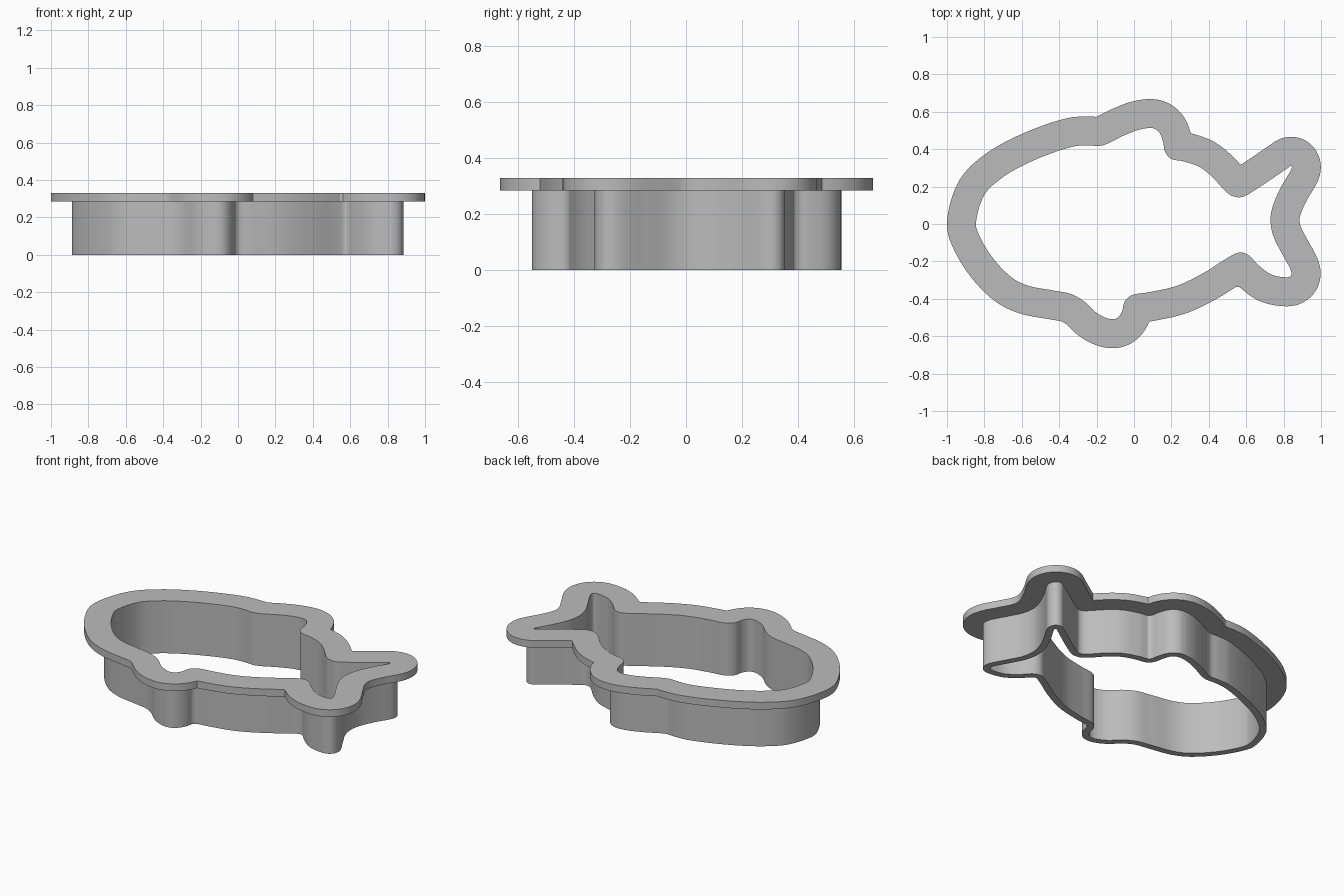
import bpy
import bmesh
from mathutils import Vector
from mathutils.geometry import interpolate_bezier

if "Cube" in bpy.data.objects:
    bpy.data.objects.remove(bpy.data.objects["Cube"], do_unlink=True)

WALL, RIM = 0.041, 0.155            # offsets outward from the inner outline
RIM_BOTTOM, TOP = 0.285, 0.33

# Inner fish outline, clockwise from the nose
OUTLINE = [
    # back
    (-.845, .01), (-.80, .155), (-.715, .24), (-.60, .31), (-.45, .375),
    (-.32, .415), (-.25, .42), (-.17, .42),
    # upper fin
    (-.05, .475), (.03, .505), (.10, .512), (.135, .49), (.155, .44),
    (.165, .39), (.195, .35), (.265, .335), (.35, .305), (.42, .25),
    # tail
    (.485, .18), (.525, .15), (.58, .145), (.66, .19), (.75, .25),
    (.83, .305), (.842, .31), (.84, .29), (.79, .205), (.745, .105),
    (.73, .025), (.745, -.065), (.795, -.165), (.838, -.245), (.84, -.275),
    (.815, -.285), (.735, -.27), (.665, -.22), (.61, -.165), (.565, -.152),
    # belly and lower fin
    (.51, -.175), (.375, -.26), (.23, -.33), (.08, -.365), (-.01, -.38),
    (-.05, -.415), (-.065, -.47), (-.095, -.505), (-.14, -.505), (-.20, -.475),
    (-.265, -.415), (-.335, -.375), (-.435, -.355), (-.565, -.33),
    (-.655, -.285), (-.76, -.175), (-.83, -.055),
]


def smooth_outline(points, steps=8):
    """Closed smooth curve through the points."""
    pts = [Vector(p) for p in points]
    n = len(pts)
    tangents = [(pts[(i + 1) % n] - pts[i - 1]).normalized() for i in range(n)]
    result = []
    for i in range(n):
        j = (i + 1) % n
        reach = (pts[j] - pts[i]).length / 3
        curve = interpolate_bezier(pts[i], pts[i] + tangents[i] * reach,
                                   pts[j] - tangents[j] * reach, pts[j], steps + 1)
        result += [Vector(p[:2]) for p in curve[:-1]]
    return result


def offset_outline(pts, dist):
    """Outward offset: round at outer corners, trimmed at inner ones."""
    n = len(pts)
    normals = []
    for i in range(n):
        d = (pts[(i + 1) % n] - pts[i]).normalized()
        normals.append(Vector((-d.y, d.x)))
    result = []
    for i in range(n):
        a, b = normals[i - 1], normals[i]
        turn = a.angle(b)
        if a.cross(b) < 0 and turn > 0.1:
            count = int(turn / 0.1) + 1
            fan = [a.slerp(b, k / count) for k in range(count + 1)]
        else:
            fan = [(a + b).normalized()]
        for direction in fan:
            p = pts[i] + direction * dist
            if min((p - q).length_squared for q in pts) < (dist - 1e-5) ** 2:
                continue
            if not result or (p - result[-1]).length > 0.004:
                result.append(p)
    if (result[0] - result[-1]).length < 0.004:
        result.pop()
    return result


def add_loop(bm, pts, z):
    verts = [bm.verts.new((p.x, p.y, z)) for p in pts]
    edges = [bm.edges.new((verts[i - 1], verts[i])) for i in range(len(verts))]
    return verts, edges


def add_side(bm, low, high):
    for i in range(len(low[0])):
        bm.faces.new((low[0][i - 1], low[0][i], high[0][i], high[0][i - 1]))


def add_ring(bm, inner, outer):
    bmesh.ops.triangle_fill(bm, edges=inner[1] + outer[1], use_beauty=True,
                            normal=(0, 0, 1))


inner = smooth_outline(OUTLINE)
wall = offset_outline(inner, WALL)
rim = offset_outline(inner, RIM)

bm = bmesh.new()
inner_low, inner_high = add_loop(bm, inner, 0), add_loop(bm, inner, TOP)
wall_low, wall_high = add_loop(bm, wall, 0), add_loop(bm, wall, RIM_BOTTOM)
rim_low, rim_high = add_loop(bm, rim, RIM_BOTTOM), add_loop(bm, rim, TOP)

# Cutting wall and rim sides
add_side(bm, inner_low, inner_high)
add_side(bm, wall_low, wall_high)
add_side(bm, rim_low, rim_high)
# Flat cutting edge, rim underside and rim top
add_ring(bm, inner_low, wall_low)
add_ring(bm, wall_high, rim_low)
add_ring(bm, inner_high, rim_high)
bmesh.ops.recalc_face_normals(bm, faces=bm.faces)

mesh = bpy.data.meshes.new("fish_cookie_cutter")
bm.to_mesh(mesh)
bm.free()
cutter = bpy.data.objects.new("fish_cookie_cutter", mesh)
bpy.context.collection.objects.link(cutter)

# Plain grey plastic
grey = bpy.data.materials.new("grey_plastic")
grey.use_nodes = True
colour = (0.5, 0.5, 0.5, 1)
grey.diffuse_color = colour
grey.node_tree.nodes["Principled BSDF"].inputs["Base Color"].default_value = colour
mesh.materials.append(grey)

bpy.ops.object.select_all(action='DESELECT')
cutter.select_set(True)
bpy.context.view_layer.objects.active = cutter
bpy.ops.object.shade_smooth_by_angle(angle=0.5)
